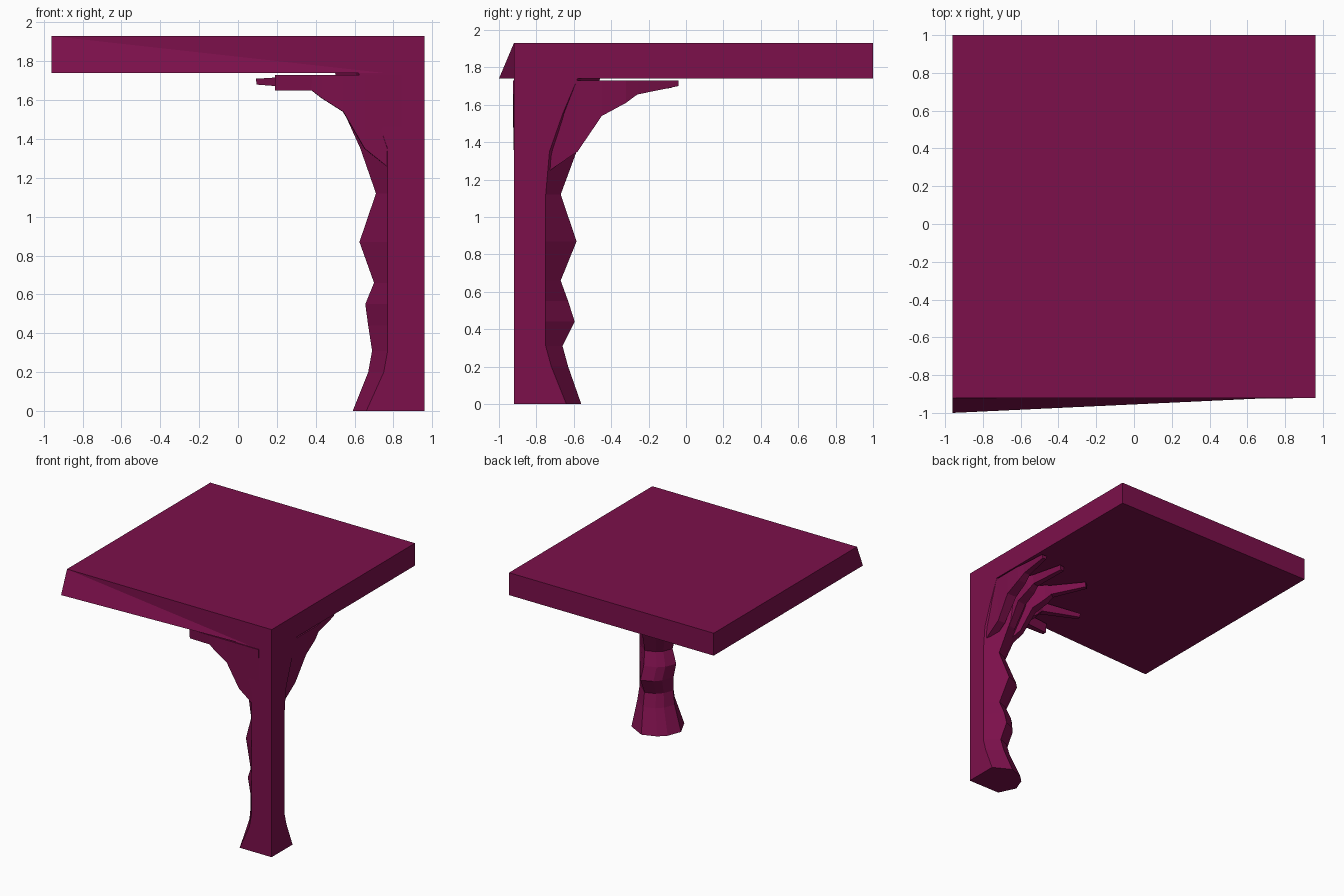
import bpy, bmesh
from mathutils import Vector

if "Cube" in bpy.data.objects:
    bpy.data.objects.remove(bpy.data.objects["Cube"])

mat = bpy.data.materials.new("deep magenta")
mat.diffuse_color = (0.2, 0.005, 0.07, 1)
mat.use_nodes = True
mat.node_tree.nodes["Principled BSDF"].inputs["Base Color"].default_value = mat.diffuse_color

CX, CY = 0.96, -0.92      # outer corner of the column


def make(name, bm):
    bmesh.ops.recalc_face_normals(bm, faces=bm.faces)
    me = bpy.data.meshes.new(name)
    bm.to_mesh(me)
    bm.free()
    me.materials.append(mat)
    ob = bpy.data.objects.new(name, me)
    bpy.context.collection.objects.link(ob)
    return ob


def loft(name, rings):
    """Skin a list of equal-length closed rings and cap both ends."""
    bm = bmesh.new()
    vs = [[bm.verts.new(p) for p in r] for r in rings]
    n = len(rings[0])
    for a, b in zip(vs, vs[1:]):
        for i in range(n):
            j = (i + 1) % n
            bm.faces.new((a[i], a[j], b[j], b[i]))
    bm.faces.new(vs[0])
    bm.faces.new(vs[-1])
    return make(name, bm)


# Slab, with its front left bottom corner pulled forward into a thin wedge
bm = bmesh.new()
TOP, BOT = 1.93, 1.74
top = [bm.verts.new((x, y, TOP)) for x, y in
       ((-0.96, CY), (CX, CY), (CX, 1), (-0.96, 1))]
low = [bm.verts.new((x, y, BOT)) for x, y in
       ((-0.96, -1), (CX, CY), (CX, 1), (-0.96, 1))]
mid = bm.verts.new((0.75, CY, BOT))
bm.faces.new(top)
bm.faces.new((low[0], mid, low[1], low[2], low[3]))
bm.faces.new((top[0], low[0], mid))
bm.faces.new((top[0], mid, low[1], top[1]))
for i in (1, 2, 3):
    j = (i + 1) % 4
    bm.faces.new((top[i], top[j], low[j], low[i]))
make("slab", bm)


# Corner column: two flat outer sides, rounded bumpy inner side
def section(z, a, b, fu, fv):
    uv = ((0, 0), (fu, 0), (a, 0.4 * b), (0.88 * a, 0.72 * b),
          (0.72 * a, 0.88 * b), (0.4 * a, b), (0, fv))
    return [(CX - u, CY + v, z) for u, v in uv]


rows = [(0, 0.37, 0.36, 0.30, 0.28), (0.2, 0.29, 0.29, 0.21, 0.20),
        (0.31, 0.27, 0.26, 0.19, 0.17), (0.44, 0.29, 0.325, 0.19, 0.17),
        (0.55, 0.305, 0.29, 0.19, 0.17), (0.66, 0.26, 0.25, 0.19, 0.17),
        (0.87, 0.335, 0.335, 0.19, 0.17), (1.12, 0.25, 0.25, 0.19, 0.17),
        (1.35, 0.33, 0.335, 0.19, 0.19), (1.55, 0.42, 0.41, 0.26, 0.26),
        (1.74, 0.46, 0.46, 0.34, 0.34)]
loft("column", [section(*r) for r in rows])

# Fingers: tapered blades spreading out under the slab
# (along, underside height, half width)
profile = [(0, 1.2, 0.05), (0.29, 1.35, 0.05), (0.46, 1.54, 0.065),
           (0.63, 1.61, 0.055), (0.71, 1.655, 0.04), (1, None, 0.025)]


def finger(name, root, tip, zb, zt, squeeze):
    root, tip = Vector(root), Vector(tip)
    side = (tip - root).normalized()
    side = Vector((-side.y, side.x))
    rings = []
    for t, z, w in profile:
        end = z is None
        p = root.lerp(tip, t if end else t * squeeze)
        z = zb if end else min(z, zb)
        h = zt if end else 1.73
        ring = []
        for k, zz in ((-1, h), (-0.7, z), (0.7, z), (1, h)):
            q = p + side * w * k
            ring.append((min(q.x, CX), max(q.y, CY - 0.005), zz))
        rings.append(ring)
    loft(name, rings)


finger("right_finger", (0.91, -0.80), (0.91, -0.04), 1.70, 1.73, 1.0)
finger("inner_right_finger", (0.82, -0.76), (0.69, -0.08), 1.69, 1.73, 0.85)
finger("middle_finger", (0.78, -0.75), (0.36, -0.17), 1.69, 1.73, 0.85)
finger("inner_front_finger", (0.80, -0.78), (0.10, -0.57), 1.68, 1.71, 0.76)
finger("front_finger", (0.84, -0.88), (0.19, -0.90), 1.65, 1.73, 1.0)
